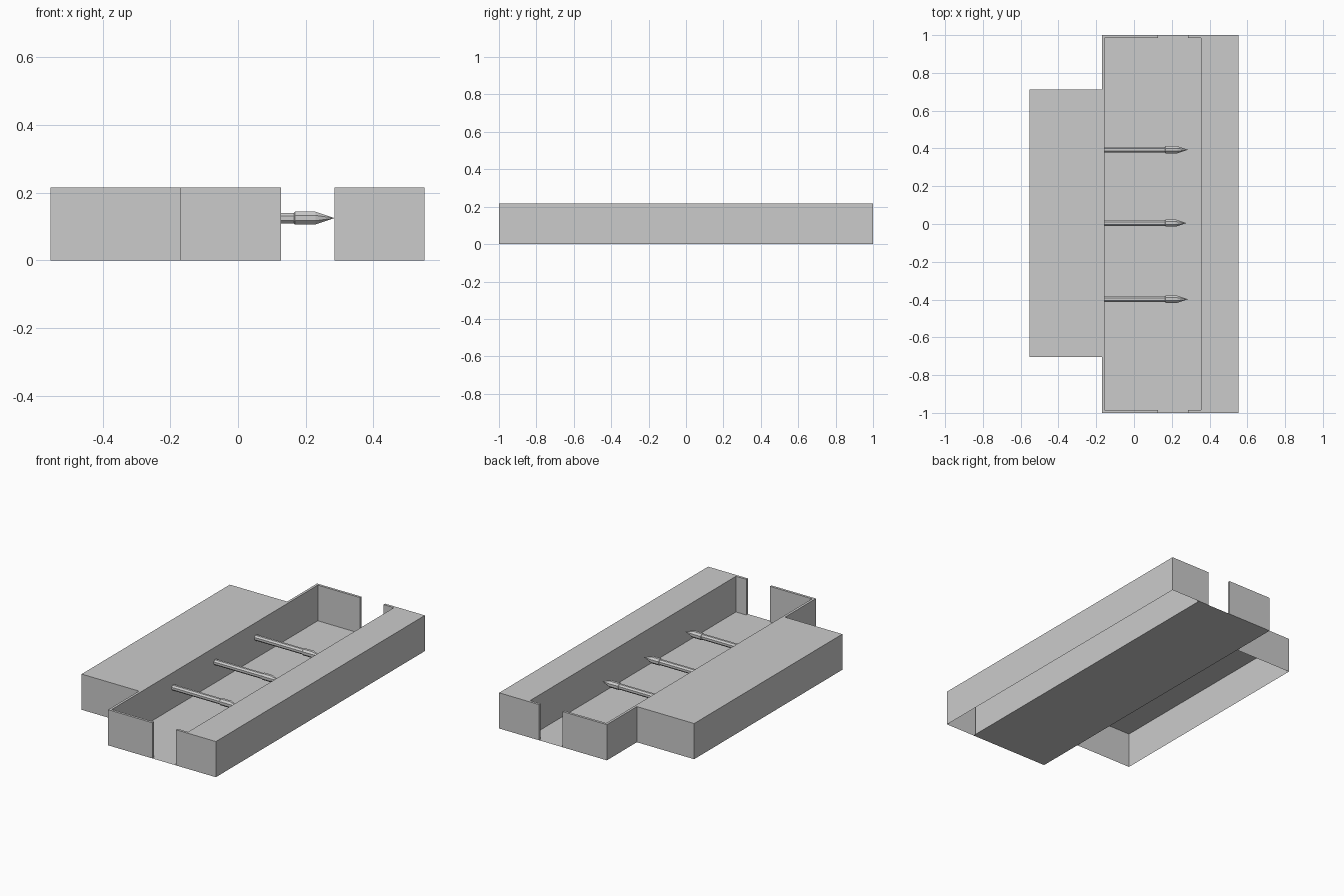
import bpy, bmesh, math

if "Cube" in bpy.data.objects:
    bpy.data.objects.remove(bpy.data.objects["Cube"])

H = 0.216        # housing height
T = 0.015        # thin wall
XL, XR = -0.17, 0.355   # tray outer left, tray inner right
G0, G1 = 0.127, 0.286   # end wall gap


def make_object(name, bm):
    mesh = bpy.data.meshes.new(name)
    bm.to_mesh(mesh)
    bm.free()
    obj = bpy.data.objects.new(name, mesh)
    bpy.context.collection.objects.link(obj)
    return obj


def open_shell(name, outline, skip=()):
    """Counter-clockwise outline raised to H: sides and top, open underneath."""
    bm = bmesh.new()
    low = [bm.verts.new((x, y, 0)) for x, y in outline]
    top = [bm.verts.new((x, y, H)) for x, y in outline]
    n = len(outline)
    for i in range(n):
        if i not in skip:
            j = (i + 1) % n
            bm.faces.new((low[i], low[j], top[j], top[i]))
    bm.faces.new(top)
    for v in [v for v in bm.verts if not v.link_faces]:
        bm.verts.remove(v)
    return make_object(name, bm)


def pin(name, y, tip):
    """Eight-sided pin along x: shaft, slightly wider head, pointed tip."""
    sides, zc = 8, 0.125
    stations = [(XL + T, 0.017), (0.165, 0.017), (0.168, 0.0205), (tip - 0.057, 0.0205)]
    bm = bmesh.new()
    rings = []
    for x, r in stations:
        rings.append([bm.verts.new((x,
                                    y + r * math.cos(math.tau * (k + 0.5) / sides),
                                    zc + r * math.sin(math.tau * (k + 0.5) / sides)))
                      for k in range(sides)])
    point = bm.verts.new((tip, y, zc))
    for k in range(sides):
        m = (k + 1) % sides
        for a, b in zip(rings, rings[1:]):
            bm.faces.new((a[k], a[m], b[m], b[k]))
        bm.faces.new((rings[-1][k], rings[-1][m], point))
    bm.faces.new(rings[0])
    bmesh.ops.recalc_face_normals(bm, faces=bm.faces[:])
    return make_object(name, bm)


# Thin left wall with its two end walls
e = 1 - T
open_shell("tray_wall", [(XL, -1), (G0, -1), (G0, -e), (XL + T, -e),
                         (XL + T, e), (G0, e), (G0, 1), (XL, 1)])

# Wide hollow right side with short end tabs
open_shell("side_block", [(G1, -1), (0.552, -1), (0.552, 1), (G1, 1),
                          (G1, e), (XR, e), (XR, -e), (G1, -e)])

# Hollow rear block, open below and against the tray wall
open_shell("rear_block", [(-0.554, -0.705), (XL, -0.705), (XL, 0.713), (-0.554, 0.713)],
           skip=(1,))

# Thin tray floor
bm = bmesh.new()
bm.faces.new([bm.verts.new((x, y, 0)) for x, y in
              ((XL, -1), (XL, 1), (XR, 1), (XR, -1))])
make_object("tray_floor", bm)

# Contact pins
for i, (y, tip) in enumerate(((-0.398, 0.286), (0.005, 0.278), (0.393, 0.286))):
    pin(f"pin_{i + 1}", y, tip)
